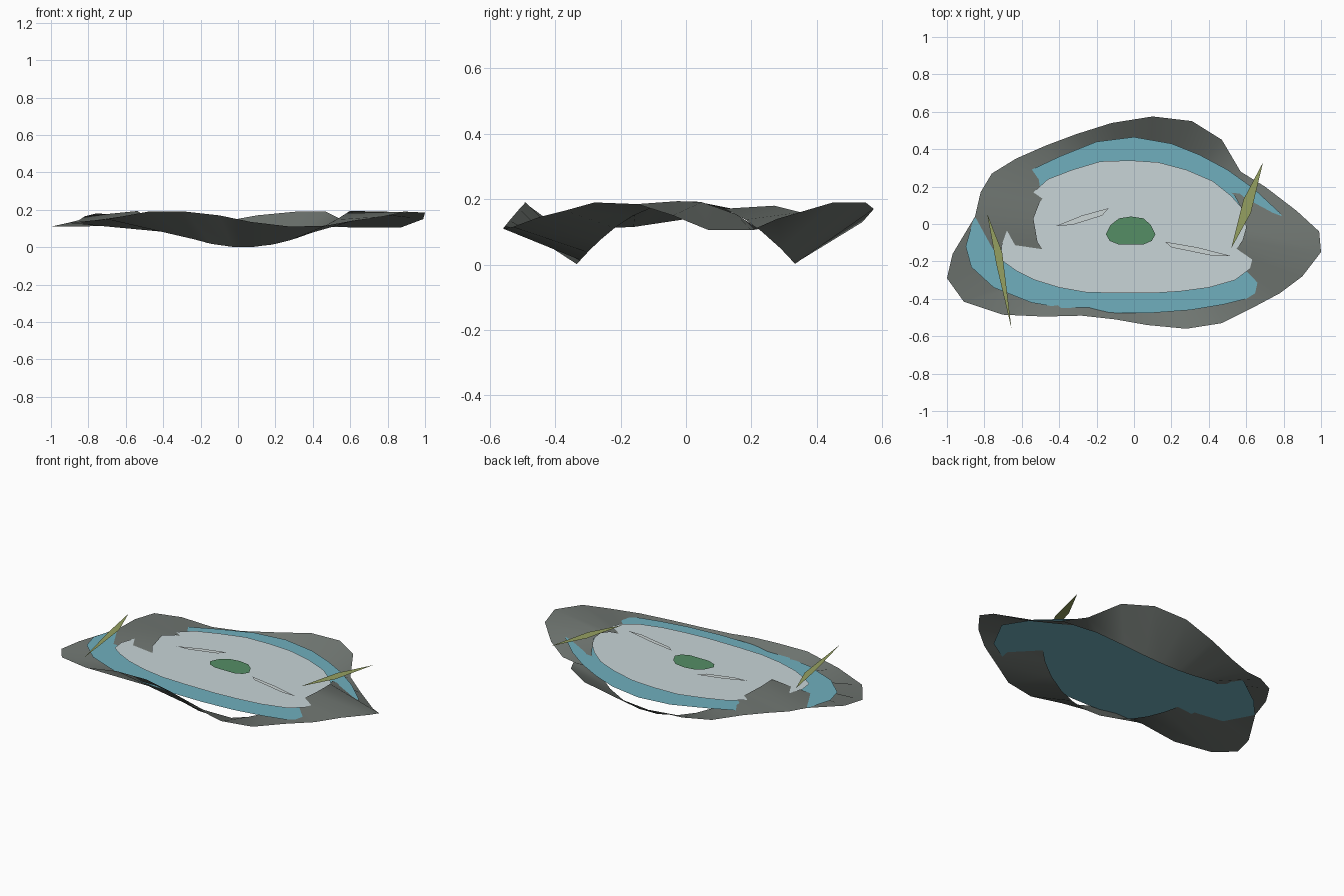
import bpy
import bmesh
from math import atan2, cos, sin


def add_object(name, verts, faces, color=None):
    mesh = bpy.data.meshes.new(name)
    mesh.from_pydata(verts, [], faces)
    mesh.update()
    ob = bpy.data.objects.new(name, mesh)
    bpy.context.collection.objects.link(ob)
    if color:
        mat = bpy.data.materials.new(name + "_colour")
        mat.diffuse_color = (*color, 1)
        mesh.materials.append(mat)
    return ob


def flat_sheet(name, outline, z, color):
    """Horizontal sheet facing up; the outline runs counter-clockwise."""
    area = sum(a[0] * b[1] - b[0] * a[1]
               for a, b in zip(outline, outline[1:] + outline[:1]))
    if area < 0:
        outline = outline[::-1]
    return add_object(name, [(x, y, z) for x, y in outline],
                      [tuple(range(len(outline)))], color)


# Stone bank: uneven outer rim joined to a saddle-shaped inner rim
rim = [(-1, -.29, .11), (-.91, -.415, .13), (-.7, -.485, .15), (-.48, -.495, .19),
       (-.28, -.49, .19), (-.1, -.51, .17), (.07, -.54, .135), (.28, -.56, .11),
       (.47, -.53, .115), (.63, -.45, .145), (.78, -.37, .165), (.9, -.28, .19),
       (1, -.15, .185), (.99, -.04, .15), (.87, .07, .105), (.7, .2, .105),
       (.57, .28, .14), (.47, .45, .19), (.31, .55, .19), (.1, .575, .17),
       (-.12, .54, .13), (-.31, .48, .11), (-.47, .42, .115), (-.63, .35, .16),
       (-.76, .27, .18), (-.82, .17, .165), (-.85, .04, .145), (-.97, -.16, .115)]
inner = []
for x, y, z in rim:
    t = atan2(y / .55, x)
    inner.append((.03 + .57 * cos(t), .335 * sin(t), .195 * cos(t) ** 2))
n = len(rim)
bank = add_object("stone_bank", rim + inner,
                  [(i, (i + 1) % n, n + (i + 1) % n, n + i) for i in range(n)],
                  (.16, .18, .165))
for p in bank.data.polygons:
    p.use_smooth = True

# Water: wide shallow sheet with a paler sheet above it
flat_sheet("shallow_water", [
    (-.9, -.12), (-.87, -.23), (-.75, -.34), (-.55, -.42), (-.35, -.455), (-.1, -.475),
    (.1, -.475), (.3, -.46), (.48, -.43), (.6, -.4), (.78, -.29), (.88, -.1),
    (.78, .06), (.64, .19), (.5, .29), (.35, .37), (.2, .43), (0, .465),
    (-.2, .44), (-.4, .36), (-.57, .28), (-.75, .15), (-.86, .02)], .145, (.16, .43, .51))
flat_sheet("clear_water", [
    (-.71, -.12), (-.7, -.2), (-.63, -.25), (-.53, -.3), (-.4, -.34), (-.26, -.365),
    (-.1, -.37), (.1, -.37), (.25, -.36), (.4, -.34), (.54, -.3), (.62, -.24),
    (.66, -.08), (.6, .06), (.52, .15), (.42, .23), (.28, .29), (.13, .33),
    (-.02, .34), (-.18, .335), (-.33, .29), (-.46, .24), (-.56, .15), (-.66, .02)],
    .162, (.58, .66, .68))

# Lily pad
flat_sheet("lily_pad", [
    (-.15, -.055), (-.13, -.09), (-.08, -.11), (.05, -.11), (.095, -.09), (.115, -.055),
    (.09, -.005), (.05, .03), (-.015, .04), (-.08, .03), (-.125, -.005)],
    .172, (.09, .27, .13))

# Ripples
for i, pts in enumerate([
        [(-.415, -.01), (-.33, -.005), (-.17, .045), (-.135, .085), (-.28, .045)],
        [(.165, -.095), (.2, -.125), (.42, -.17), (.515, -.17), (.34, -.125)]]):
    flat_sheet(f"ripple_{i + 1}", pts, .176, (.6, .66, .66))

# Reed blades
for i, (pts, z) in enumerate([
        ([(-.785, .055), (-.735, -.22), (-.655, -.56), (-.705, -.15)], .252),
        ([(.52, -.13), (.625, .06), (.69, .33), (.585, .13)], .225)]):
    flat_sheet(f"reed_{i + 1}", pts, z, (.3, .35, .12))
